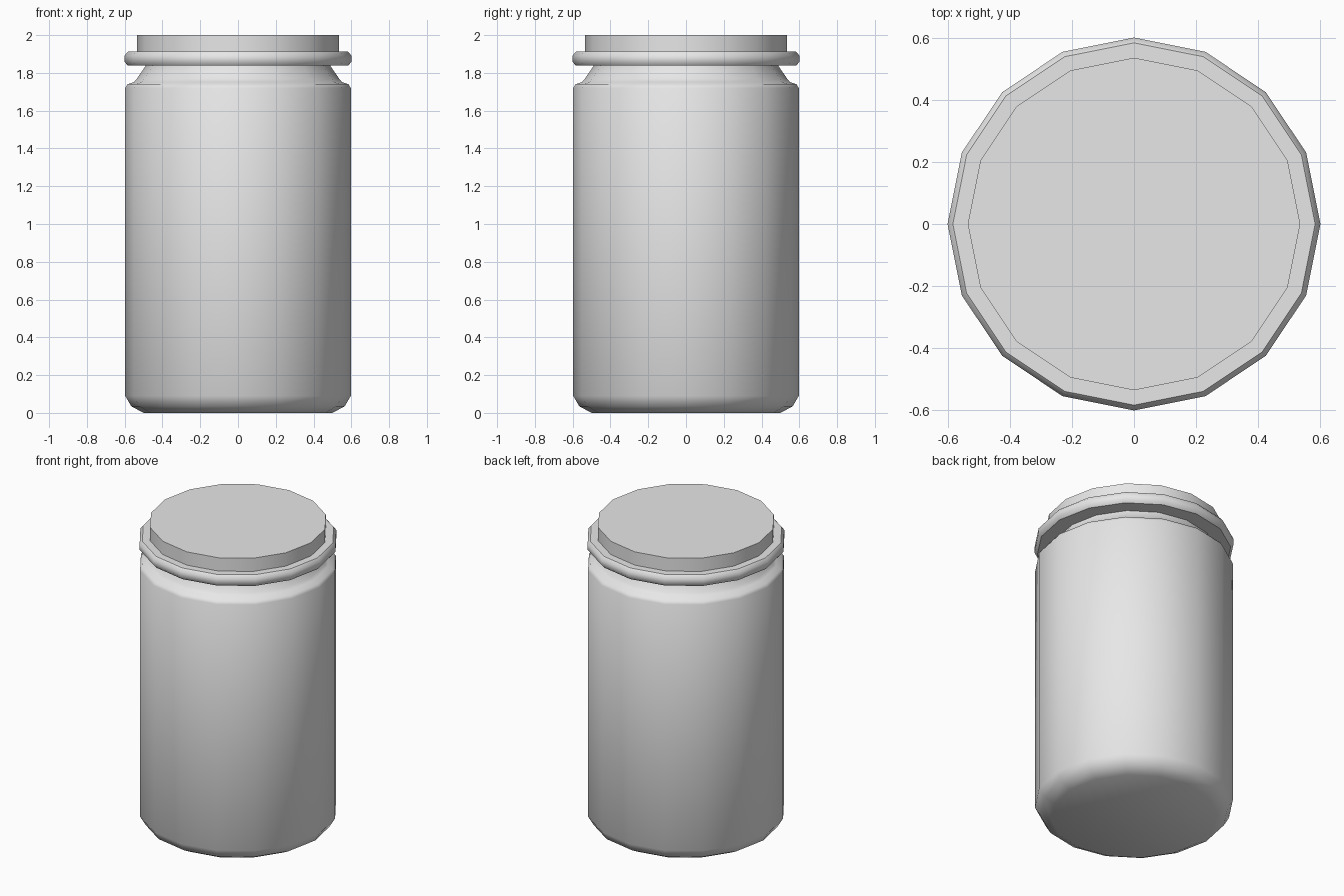
import bpy
import bmesh
from math import cos, sin, pi, radians

SIDES = 16

cube = bpy.data.objects.get("Cube")
if cube:
    bpy.data.objects.remove(cube, do_unlink=True)

grey = bpy.data.materials.new("plain_grey")
grey.use_nodes = True
grey.diffuse_color = (0.8, 0.8, 0.8, 1)
grey.node_tree.nodes["Principled BSDF"].inputs["Base Color"].default_value = (0.8, 0.8, 0.8, 1)


def turned(name, profile, smooth_angle):
    """Closed turned solid from (radius, height) points, bottom to top."""
    bm = bmesh.new()
    rings = [[bm.verts.new((r * cos(2 * pi * i / SIDES), r * sin(2 * pi * i / SIDES), z))
              for i in range(SIDES)] for r, z in profile]
    for low, high in zip(rings, rings[1:]):
        for i in range(SIDES):
            j = (i + 1) % SIDES
            bm.faces.new((low[i], low[j], high[j], high[i]))
    bm.faces.new(rings[0][::-1])
    bm.faces.new(rings[-1])
    mesh = bpy.data.meshes.new(name)
    bm.to_mesh(mesh)
    bm.free()
    mesh.materials.append(grey)
    obj = bpy.data.objects.new(name, mesh)
    bpy.context.collection.objects.link(obj)
    bpy.ops.object.select_all(action='DESELECT')
    obj.select_set(True)
    bpy.context.view_layer.objects.active = obj
    bpy.ops.object.shade_smooth_by_angle(angle=radians(smooth_angle))
    return obj


# Jar with rounded base, straight wall, stepped shoulder and tapering neck
turned("jar_body", [(0.5, 0), (0.565, 0.035), (0.597, 0.09),
                    (0.597, 1.72), (0.585, 1.74), (0.55, 1.752), (0.535, 1.77),
                    (0.487, 1.84), (0.487, 1.86)], 60)

# Bevelled lid rim
turned("lid_rim", [(0.583, 1.838), (0.6, 1.858), (0.6, 1.892), (0.583, 1.912)], 45)

# Flat lid cap
turned("lid_cap", [(0.535, 1.905), (0.535, 2.0)], 45)
